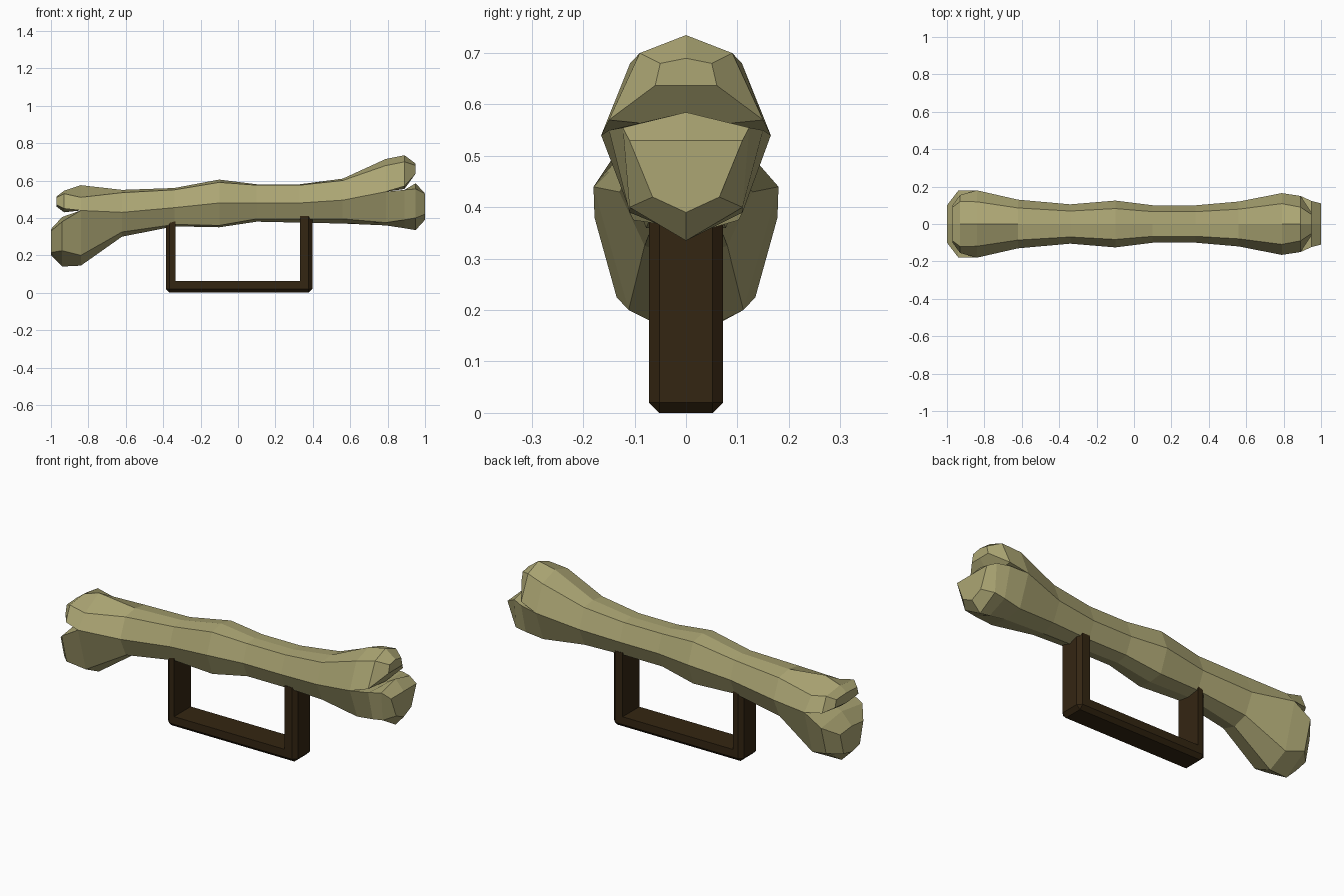
import bpy
import bmesh

if "Cube" in bpy.data.objects:
    bpy.data.objects.remove(bpy.data.objects["Cube"])


def material(name, rgb):
    m = bpy.data.materials.new(name)
    m.use_nodes = True
    m.diffuse_color = (*rgb, 1)
    bsdf = m.node_tree.nodes["Principled BSDF"]
    bsdf.inputs["Base Color"].default_value = (*rgb, 1)
    bsdf.inputs["Roughness"].default_value = 0.8
    return m


def finish(bm, name, mat):
    bmesh.ops.recalc_face_normals(bm, faces=bm.faces)
    me = bpy.data.meshes.new(name)
    bm.to_mesh(me)
    bm.free()
    ob = bpy.data.objects.new(name, me)
    bpy.context.collection.objects.link(ob)
    me.materials.append(mat)
    return ob


def loft(name, sections, mat):
    """Skin half sections (y, z), listed top to bottom and mirrored in y."""
    bm = bmesh.new()
    rings = []
    for x, half in sections:
        loop = half + [(-y, z) for y, z in reversed(half[1:-1])]
        rings.append([bm.verts.new((x, y, z)) for y, z in loop])
    n = len(rings[0])
    for a, b in zip(rings, rings[1:]):
        for i in range(n):
            j = (i + 1) % n
            bm.faces.new((a[i], a[j], b[j], b[i]))
    bm.faces.new(rings[0])
    bm.faces.new(rings[-1])
    return finish(bm, name, mat)


bone = material("aged bone", (0.413, 0.381, 0.174))
wood = material("dark wood", (0.034, 0.019, 0.006))

# Shaft: x, half width, then heights of top, shoulder, middle, lower edge, keel
stations = [
    (-0.84, 0.18, 0.575, 0.51, 0.44, 0.20, 0.145),
    (-0.62, 0.13, 0.55, 0.535, 0.43, 0.325, 0.30),
    (-0.34, 0.105, 0.56, 0.55, 0.455, 0.365, 0.355),
    (-0.10, 0.125, 0.605, 0.59, 0.48, 0.36, 0.35),
    (0.10, 0.10, 0.58, 0.575, 0.48, 0.395, 0.38),
    (0.33, 0.10, 0.58, 0.575, 0.48, 0.395, 0.375),
    (0.56, 0.12, 0.61, 0.60, 0.495, 0.395, 0.37),
    (0.79, 0.165, 0.715, 0.68, 0.54, 0.375, 0.36),
]
shaft = [(x, [(0, t), (w * 0.66, s), (w, m), (w * 0.62, l), (0, k)])
         for x, w, t, s, m, l, k in stations]
loft("bone_shaft", shaft, bone)


def halves(section):
    """Split a shaft section into the starts of its upper and lower knobs."""
    x, p = section
    mid = (0, p[2][1])
    return (x, p[:3] + [mid]), (x, [mid] + p[2:])


# Two knobs at each end of the bone
right_top, right_low = halves(shaft[0])
left_top, left_low = halves(shaft[-1])

loft("left_upper_knob", [
    left_top,
    (0.89, [(0, 0.735), (0.09, 0.70), (0.15, 0.57), (0, 0.555)]),
    (0.95, [(0, 0.69), (0.05, 0.68), (0.06, 0.637), (0, 0.637)])], bone)
loft("left_lower_knob", [
    left_low,
    (0.89, [(0, 0.55), (0.15, 0.55), (0.11, 0.39), (0, 0.345)]),
    (0.95, [(0, 0.585), (0.123, 0.555), (0.11, 0.40), (0, 0.335)]),
    (1.0, [(0, 0.53), (0.11, 0.53), (0.065, 0.42), (0, 0.39)])], bone)
loft("right_upper_knob", [
    right_top,
    (-0.93, [(0, 0.545), (0.12, 0.53), (0.155, 0.45), (0, 0.43)]),
    (-0.97, [(0, 0.515), (0.09, 0.51), (0.10, 0.47), (0, 0.46)])], bone)
loft("right_lower_knob", [
    right_low,
    (-0.94, [(0, 0.405), (0.178, 0.38), (0.135, 0.225), (0, 0.14)]),
    (-1.0, [(0, 0.34), (0.10, 0.33), (0.07, 0.215), (0, 0.20)])], bone)

# Stand: a U profile extruded front to back, outer edges chamfered
profile = [(-0.385, 0.385), (-0.385, 0), (0.397, 0), (0.397, 0.41),
           (0.332, 0.41), (0.332, 0.062), (-0.335, 0.062), (-0.335, 0.385)]
bm = bmesh.new()
face = bm.faces.new([bm.verts.new((x, -0.072, z)) for x, z in profile])
new = bmesh.ops.extrude_face_region(bm, geom=[face])["geom"]
bmesh.ops.translate(bm, vec=(0, 0.144, 0),
                    verts=[v for v in new if isinstance(v, bmesh.types.BMVert)])


def is_outer(v):
    return v.co.x < -0.38 or v.co.x > 0.39


edges = [e for e in bm.edges if all(is_outer(v) for v in e.verts)
         and not all(v.co.z > 0.3 for v in e.verts)]
bmesh.ops.bevel(bm, geom=edges, offset=0.02, segments=1, affect="EDGES")
finish(bm, "stand", wood)
